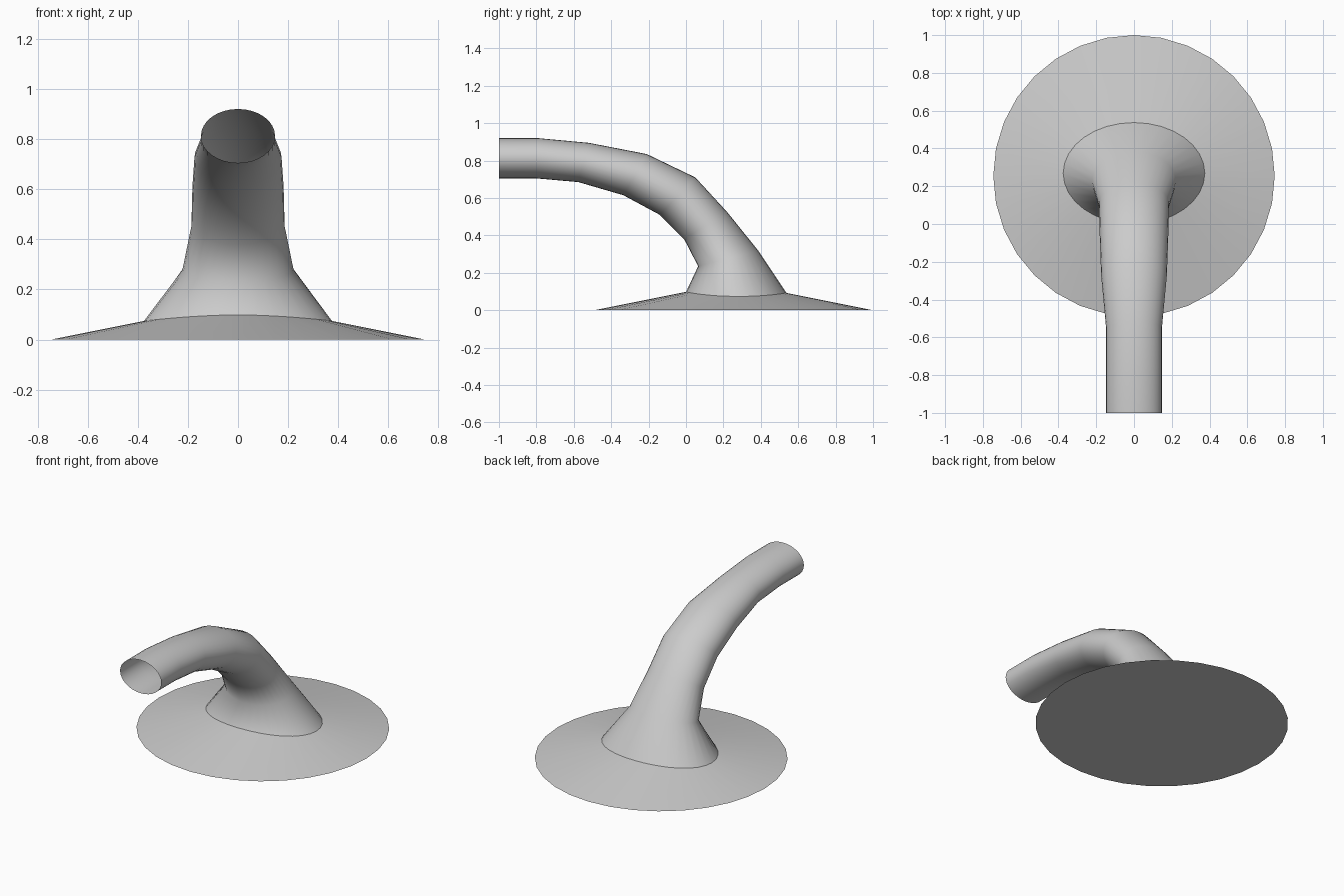
import bpy, math

if "Cube" in bpy.data.objects:
    bpy.data.objects.remove(bpy.data.objects["Cube"])

SIDES = 32


def ring(front, back, half_width):
    """Ellipse through a front and a back (y, z) point, with the given half width."""
    cy, cz = (front[0] + back[0]) / 2, (front[1] + back[1]) / 2
    hy, hz = (back[0] - front[0]) / 2, (back[1] - front[1]) / 2
    pts = []
    for i in range(SIDES):
        a = 2 * math.pi * i / SIDES
        pts.append((half_width * math.cos(a), cy + hy * math.sin(a), cz + hz * math.sin(a)))
    return pts


def loft(name, rings, cap_start=False, angle=60):
    verts = [p for r in rings for p in r]
    faces = []
    for k in range(len(rings) - 1):
        for i in range(SIDES):
            j = (i + 1) % SIDES
            a, b = k * SIDES, (k + 1) * SIDES
            faces.append((a + i, a + j, b + j, b + i))
    if cap_start:
        faces.append(tuple(reversed(range(SIDES))))
    mesh = bpy.data.meshes.new(name)
    mesh.from_pydata(verts, [], faces)
    obj = bpy.data.objects.new(name, mesh)
    bpy.context.collection.objects.link(obj)
    bpy.ops.object.select_all(action='DESELECT')
    obj.select_set(True)
    bpy.context.view_layer.objects.active = obj
    if angle:
        bpy.ops.object.shade_smooth_by_angle(angle=math.radians(angle))
    return obj


# Shallow conical flange; the joint ellipse is projected onto the cone
RADIUS, CENTRE_Y, SLOPE = 0.745, 0.255, 0.2
rim = ring((CENTRE_Y - RADIUS, 0), (CENTRE_Y + RADIUS, 0), RADIUS)
joint = [(x, y, SLOPE * (RADIUS - math.hypot(x, y - CENTRE_Y)))
         for x, y, _ in ring((0.0, 0), (0.537, 0), 0.375)]
base = loft("base_flange", [rim, joint], cap_start=True, angle=5)
# Keep the cone smooth, with a crisp rim
base.data.shade_smooth()
for e in base.data.edges:
    e.use_edge_sharp = max(e.vertices) < SIDES

# Curved tapering pipe, open at the front: lower point, upper point, half width
sections = [
    ((0.065, 0.235), (0.385, 0.32), 0.222),
    ((-0.01, 0.38), (0.22, 0.525), 0.186),
    ((-0.14, 0.51), (0.05, 0.71), 0.182),
    ((-0.335, 0.615), (-0.21, 0.835), 0.174),
    ((-0.575, 0.685), (-0.52, 0.895), 0.148),
    ((-0.80, 0.705), (-0.79, 0.92), 0.148),
    ((-1.0, 0.705), (-1.0, 0.92), 0.148),
]
pipe = loft("curved_pipe", [joint] + [ring(*s) for s in sections])
pipe.data.shade_smooth()
